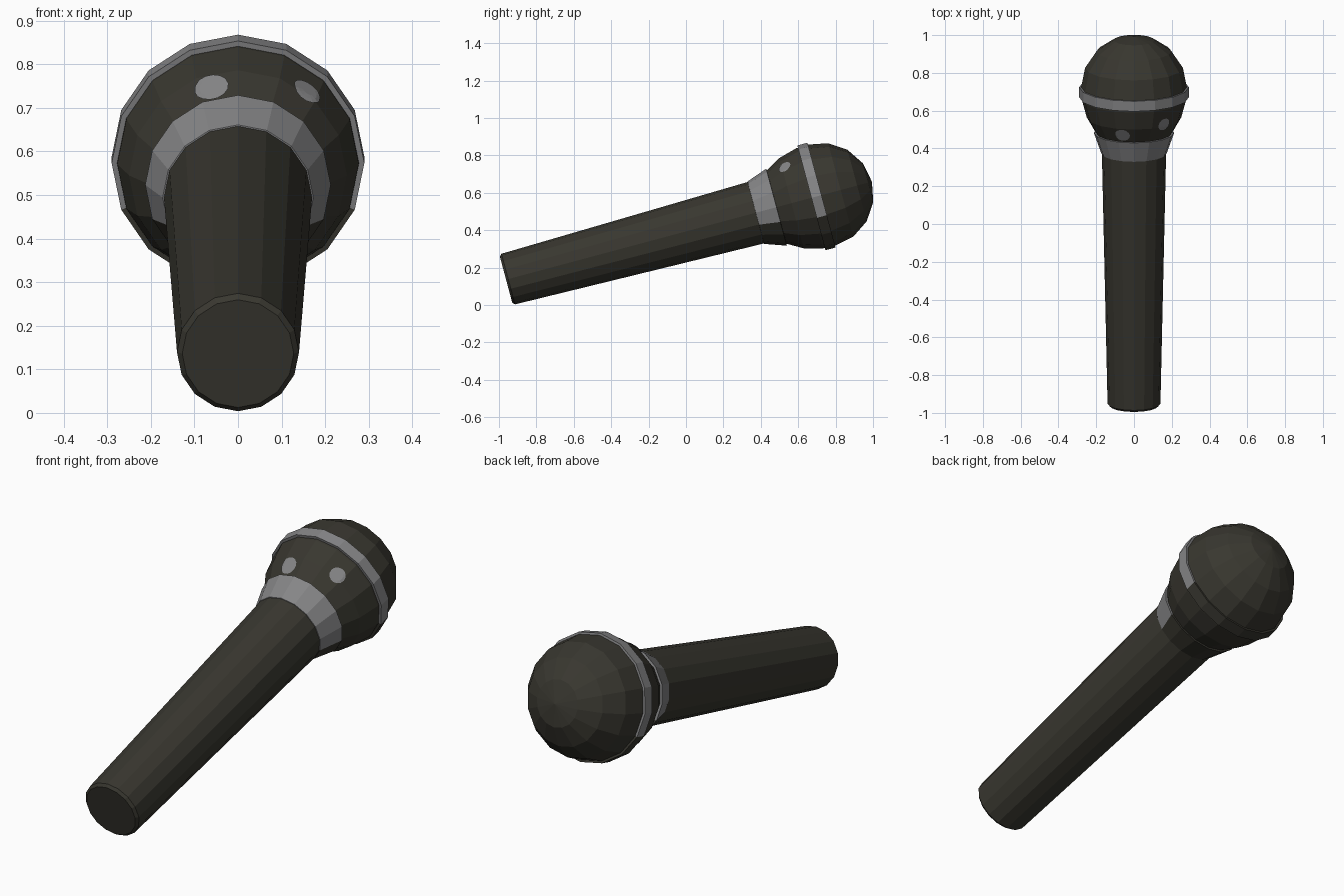
import bpy, bmesh, math
from mathutils import Vector
from mathutils.bvhtree import BVHTree

if "Cube" in bpy.data.objects:
    bpy.data.objects.remove(bpy.data.objects["Cube"])

TILT = math.radians(15)
SIDES = 16
BASE = Vector((0, -0.962, 0.136))
AXIS = Vector((0, math.cos(TILT), math.sin(TILT)))
UP = Vector((0, -math.sin(TILT), math.cos(TILT)))
SIDE = Vector((1, 0, 0))


def material(name, rgb):
    m = bpy.data.materials.new(name)
    m.diffuse_color = (*rgb, 1)
    m.use_nodes = True
    m.node_tree.nodes["Principled BSDF"].inputs["Base Color"].default_value = m.diffuse_color
    return m


dark = material("dark charcoal", (0.040, 0.038, 0.029))
grey = material("metal grey", (0.235, 0.235, 0.24))


def point(t, r, a):
    """Point at distance t along the tilted axis, angle a from its upper side."""
    return BASE + AXIS * t + SIDE * (r * math.sin(a)) + UP * (r * math.cos(a))


def finish(name, bm, mats):
    me = bpy.data.meshes.new(name)
    bm.to_mesh(me)
    for m in mats:
        me.materials.append(m)
    ob = bpy.data.objects.new(name, me)
    bpy.context.collection.objects.link(ob)
    return ob


def lathe(name, profile, mats):
    """Spin (t, r) pairs around the axis; flat ends are capped.
    With two materials, the underside takes the second one."""
    bm = bmesh.new()
    rings = [[bm.verts.new(point(t, r, 2 * math.pi * k / SIDES)) for k in range(SIDES)]
             for t, r in profile]
    for a, b in zip(rings, rings[1:]):
        for k in range(SIDES):
            j = (k + 1) % SIDES
            f = bm.faces.new((a[k], a[j], b[j], b[k]))
            mid = 2 * math.pi * (k + 0.5) / SIDES
            if len(mats) > 1 and math.cos(mid) < -0.4:
                f.material_index = 1
    for ring, (t, r) in ((rings[0], profile[0]), (rings[-1], profile[-1])):
        if r > 0.001:
            bm.faces.new(ring)
    bmesh.ops.remove_doubles(bm, verts=bm.verts, dist=0.0005)
    bmesh.ops.recalc_face_normals(bm, faces=bm.faces)
    tree = BVHTree.FromBMesh(bm)
    finish(name, bm, mats)
    bm.free()
    return tree


# Tapered handle with a small chamfer at the butt
lathe("handle", [(0, 0.128), (0.012, 0.14), (1.385, 0.17)], [dark])

# Flared collar, grey above and dark underneath
lathe("collar", [(1.382, 0.168), (1.383, 0.173), (1.497, 0.213), (1.499, 0.19)], [grey, dark])

# Grille head: tapered lower bowl and a hemisphere on top
C, R = 1.745, 0.28
dome = [(C + R * math.sin(math.pi * i / 8), R * math.cos(math.pi * i / 8)) for i in range(4)]
head = lathe("grille_head",
             [(1.49, 0.198), (1.58, 0.25), (1.68, 0.277)] + dome + [(C + R, 0)], [dark])

# Band around the widest part of the head
lathe("grille_band", [(1.69, 0.274), (1.69, 0.29), (1.746, 0.29), (1.746, 0.274)], [grey, dark])


# Thin grey spots lying on the lower bowl
def spot(name, t, angle, r_surface, size):
    bm = bmesh.new()
    centre = point(t, r_surface, angle)
    out = SIDE * math.sin(angle) + UP * math.cos(angle) - AXIS * 0.45
    out.normalize()
    across = out.cross(AXIS).normalized()
    along = across.cross(out)

    def drop(u, v):
        start = centre + across * u + along * v + out * 0.1
        hit = head.ray_cast(start, -out)
        return bm.verts.new((hit[0] if hit[0] else centre) + out * 0.004)

    n = 14
    mid = drop(0, 0)
    rings = []
    for s in (0.35, 0.7, 1.0):
        rings.append([drop(size * s * math.cos(2 * math.pi * k / n),
                           size * s * math.sin(2 * math.pi * k / n)) for k in range(n)])
    for k in range(n):
        j = (k + 1) % n
        bm.faces.new((mid, rings[0][k], rings[0][j]))
        for a, b in zip(rings, rings[1:]):
            bm.faces.new((a[k], b[k], b[j], a[j]))
    bmesh.ops.recalc_face_normals(bm, faces=bm.faces)
    if sum((f.normal.dot(out) for f in bm.faces)) < 0:
        bmesh.ops.reverse_faces(bm, faces=bm.faces)
    finish(name, bm, [grey])
    bm.free()


spot("switch_spot_left", 1.543, math.radians(-15.5), 0.225, 0.04)
spot("switch_spot_right", 1.594, math.radians(39), 0.252, 0.036)
